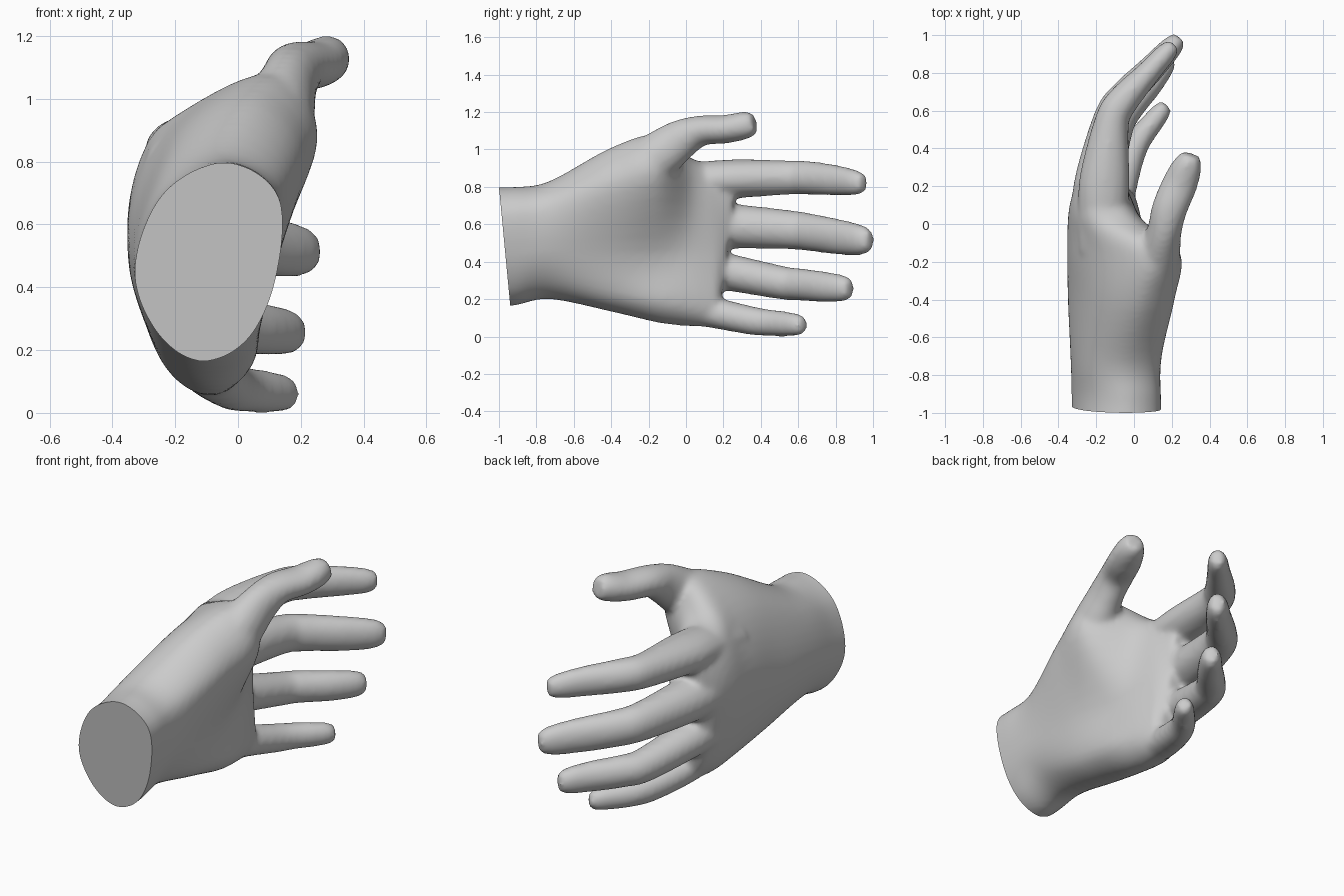
import bpy, bmesh, math
from mathutils import Vector

if "Cube" in bpy.data.objects:
    bpy.data.objects.remove(bpy.data.objects["Cube"])

STEPS = 6
PUFF = .005  # makes up for the shrink of the softening


def spline(p0, p1, p2, p3, t):
    """Catmull-Rom point between p1 and p2."""
    return 0.5 * (2 * p1 + (p2 - p0) * t + (2 * p0 - 5 * p1 + 4 * p2 - p3) * t * t
                  + (3 * p1 - p0 - 3 * p2 + p3) * t ** 3)


def smooth_path(rows, closed=False):
    pts = [Vector(r) for r in rows]
    n = len(pts)
    get = (lambda i: pts[i % n]) if closed else (lambda i: pts[max(0, min(n - 1, i))])
    out = [spline(get(i - 1), get(i), get(i + 1), get(i + 2), k / STEPS)
           for i in range(n if closed else n - 1) for k in range(STEPS)]
    return out if closed else out + [pts[-1]]


def loft(bm, rings):
    loops = [[bm.verts.new(p) for p in ring] for ring in rings]
    n = len(loops[0])
    for a, b in zip(loops, loops[1:]):
        for i in range(n):
            j = (i + 1) % n
            bm.faces.new((a[i], a[j], b[j], b[i]))
    bm.faces.new(loops[0][::-1])
    bm.faces.new(loops[-1])


def digit(bm, rows, sides=16):
    """Tube through rows of (x, y, z, thickness radius, height radius)."""
    path = smooth_path(rows)
    rings = []
    for i, p in enumerate(path):
        a, b = path[max(i - 1, 0)], path[min(i + 1, len(path) - 1)]
        tangent = (Vector(b[:3]) - Vector(a[:3])).normalized()
        side = tangent.cross(Vector((0, 0, 1))).normalized()
        up = side.cross(tangent)
        rings.append([Vector(p[:3]) + side * (p[3] + PUFF) * math.cos(2 * math.pi * k / sides)
                      + up * (p[4] + PUFF) * math.sin(2 * math.pi * k / sides) for k in range(sides)])
    loft(bm, rings)


bm = bmesh.new()

# Wrist and palm: (x, z) outlines from the top, round the back, to the palm side
wrist = [(-.04, .80), (-.24, .70), (-.33, .46), (-.26, .26), (-.12, .165), (.03, .235), (.12, .43), (.13, .69)]
sections = [
    (-1.08, wrist),
    (-.92, wrist),
    (-.73, [(-.04, .83), (-.24, .75), (-.335, .5), (-.27, .29), (-.12, .2), (.03, .27), (.12, .45), (.13, .72)]),
    (-.40, [(.05, 1.01), (-.2, .88), (-.348, .55), (-.28, .26), (-.13, .135), (.04, .2), (.11, .45), (.215, .83)]),
    (-.15, [(.10, 1.08), (-.2, .925), (-.352, .62), (-.27, .22), (-.1, .075), (.055, .17), (.07, .45), (.245, .88)]),
    (.03, [(-.10, .95), (-.27, .89), (-.35, .6), (-.255, .19), (-.1, .055), (.03, .15), (.025, .45), (.03, .85)]),
    (.16, [(-.15, .92), (-.26, .87), (-.325, .61), (-.225, .21), (-.085, .06), (0, .14), (-.02, .45), (-.04, .8)]),
    (.24, [(-.16, .89), (-.23, .85), (-.27, .62), (-.18, .22), (-.08, .08), (-.03, .14), (-.06, .45), (-.08, .8)]),
]
columns = [[Vector((p[0], y, p[1])) for p in smooth_path(pts, True)] for y, pts in sections]
tracks = [smooth_path([c[i] for c in columns]) for i in range(len(columns[0]))]
rings = [[t[k] for t in tracks] for k in range(len(tracks[0]))]
for ring in rings[-STEPS:]:
    for p in ring:
        p.y += (p.z - .6) * .13 * (p.y - .16) / .08
loft(bm, rings)

# Index finger
digit(bm, [(-.18, -.15, .79, .11, .09), (-.165, .05, .825, .128, .1), (-.155, .25, .842, .128, .1),
           (-.118, .54, .85, .088, .088), (-.06, .65, .848, .08, .086), (.075, .8, .835, .06, .078),
           (.17, .905, .822, .05, .064), (.212, .95, .818, .032, .042)])
# Middle finger
digit(bm, [(-.22, -.15, .6, .1, .1), (-.21, .05, .6, .12, .12), (-.188, .25, .59, .118, .115),
           (-.12, .56, .57, .09, .1), (-.05, .675, .555, .08, .096), (.1, .83, .53, .066, .09),
           (.2, .938, .515, .054, .076), (.243, .985, .512, .032, .048)])
# Ring finger
digit(bm, [(-.2, -.15, .4, .09, .08), (-.185, .05, .37, .11, .1), (-.165, .22, .345, .103, .095),
           (-.09, .51, .288, .083, .085), (-.03, .61, .278, .075, .082), (.085, .74, .265, .064, .078),
           (.162, .84, .257, .052, .066), (.193, .878, .255, .032, .043)])
# Little finger
digit(bm, [(-.13, -.15, .19, .08, .07), (-.1, 0, .155, .09, .082), (-.08, .16, .125, .085, .078),
           (-.02, .35, .085, .07, .072), (.03, .45, .073, .062, .067), (.1, .54, .066, .054, .062),
           (.148, .6, .062, .046, .053), (.175, .628, .062, .028, .037)])
# Thumb
digit(bm, [(.06, -.45, .78, .1, .12), (.12, -.2, .93, .115, .13), (.16, -.04, 1.045, .088, .107),
           (.188, .08, 1.1, .09, .078), (.242, .21, 1.108, .09, .072), (.283, .31, 1.128, .074, .07),
           (.303, .368, 1.14, .046, .054)])

bmesh.ops.recalc_face_normals(bm, faces=bm.faces)
mesh = bpy.data.meshes.new("hand_parts")
bm.to_mesh(mesh)
bm.free()
hand = bpy.data.objects.new("hand", mesh)
bpy.context.collection.objects.link(hand)

# Fuse the parts into one skin
fuse = hand.modifiers.new("fuse", 'REMESH')
fuse.mode = 'VOXEL'
fuse.voxel_size = .015
soft = hand.modifiers.new("soften", 'SMOOTH')
soft.factor = .5
soft.iterations = 12
skin = bpy.data.meshes.new_from_object(hand.evaluated_get(bpy.context.evaluated_depsgraph_get()))
hand.modifiers.clear()
hand.data = skin
skin.name = "hand"

# Flat slanted cut at the wrist
bm = bmesh.new()
bm.from_mesh(skin)
bmesh.ops.bisect_plane(bm, geom=bm.verts[:] + bm.edges[:] + bm.faces[:], plane_co=(0, -1, .8),
                       plane_no=(0, 1, .095), clear_inner=True)
bmesh.ops.holes_fill(bm, edges=[e for e in bm.edges if e.is_boundary], sides=0)
bmesh.ops.recalc_face_normals(bm, faces=bm.faces)
bm.to_mesh(skin)
bm.free()

# Plain grey skin
grey = bpy.data.materials.new("light grey")
grey.diffuse_color = (.6, .6, .6, 1)
grey.use_nodes = True
grey.node_tree.nodes["Principled BSDF"].inputs["Base Color"].default_value = grey.diffuse_color
skin.materials.clear()
skin.materials.append(grey)

bpy.context.view_layer.objects.active = hand
hand.select_set(True)
bpy.ops.object.shade_smooth_by_angle(angle=math.radians(45))
